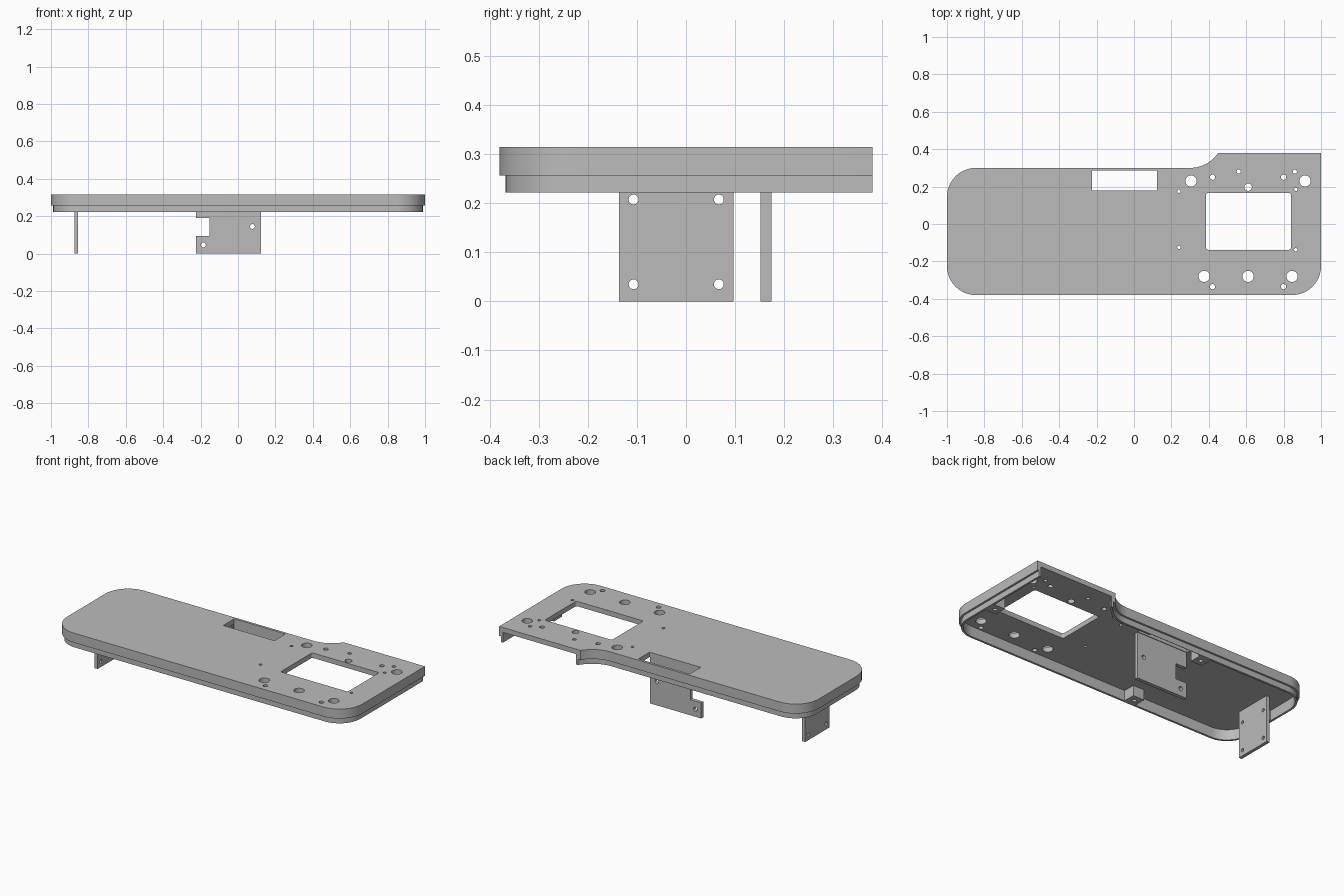
import bpy, bmesh, math

if "Cube" in bpy.data.objects:
    bpy.data.objects.remove(bpy.data.objects["Cube"], do_unlink=True)

grey = bpy.data.materials.new("plain_grey")
grey.use_nodes = True
colour = (0.5, 0.5, 0.5, 1)
grey.diffuse_color = colour
grey.node_tree.nodes["Principled BSDF"].inputs["Base Color"].default_value = colour

TOP, UNDERSIDE, STEP, RIM = 0.315, 0.285, 0.257, 0.222


def arc(cx, cy, r, start, end, steps=12):
    return [(cx + r * math.cos(math.radians(start + (end - start) * i / steps)),
             cy + r * math.sin(math.radians(start + (end - start) * i / steps)))
            for i in range(steps + 1)]


def outline(inset=0, back=0.38):
    """Counter-clockwise body outline; the back right end is cut at y = back."""
    r = 0.155
    hollow = 0.18 + inset
    stop = math.degrees(math.asin((back - 0.48) / hollow))
    pts = [(1 - inset, back)]
    pts += arc(1 - r, -0.38 + r, r - inset, 0, -90)
    pts += arc(-1 + r, -0.38 + r, r - inset, -90, -180)
    pts += arc(-1 + r, 0.30 - r, r - inset, 180, 90)
    pts += arc(0.30, 0.48, hollow, -90, stop)
    return pts[::-1]


def rect(x0, x1, y0, y1):
    return [(x0, y0), (x1, y0), (x1, y1), (x0, y1)]


def circle(x, y, r):
    return arc(x, y, r, 0, 360, 24)[:-1]


def solid(name, prisms, place=lambda a, b, c: (a, b, c)):
    """One object from (profile, low, high) prisms; place maps them to x, y, z."""
    bm = bmesh.new()
    for profile, low, high in prisms:
        rings = [[bm.verts.new(place(a, b, h)) for a, b in profile] for h in (low, high)]
        bm.faces.new(rings[0][::-1])
        bm.faces.new(rings[1])
        n = len(profile)
        for i in range(n):
            j = (i + 1) % n
            bm.faces.new((rings[0][i], rings[0][j], rings[1][j], rings[1][i]))
    bmesh.ops.recalc_face_normals(bm, faces=bm.faces)
    mesh = bpy.data.meshes.new(name)
    bm.to_mesh(mesh)
    bm.free()
    mesh.materials.append(grey)
    obj = bpy.data.objects.new(name, mesh)
    bpy.context.collection.objects.link(obj)
    return obj


def combine(obj, other, operation):
    other.hide_render = True
    bpy.context.view_layer.objects.active = obj
    mod = obj.modifiers.new("combine", "BOOLEAN")
    mod.operation, mod.solver, mod.object = operation, "EXACT", other
    bpy.ops.object.modifier_apply(modifier=mod.name)
    bpy.data.objects.remove(other, do_unlink=True)


def smooth(obj):
    bpy.ops.object.select_all(action="DESELECT")
    obj.select_set(True)
    bpy.context.view_layer.objects.active = obj
    bpy.ops.object.shade_smooth_by_angle(angle=math.radians(30))


# Shallow cover: plate with a stepped rim, hollow below and open at the back right
cover = solid("cover", [(outline(), STEP, TOP)])
combine(cover, solid("rim", [(outline(0.012), RIM, STEP + 0.01)]), "UNION")
combine(cover, solid("hollow", [(outline(0.025, 0.45), 0.1, UNDERSIDE)]), "DIFFERENCE")

# Screw bosses against the rim
bosses = [(-0.27, -0.32), (-0.27, 0.24), (0.94, -0.05), (-0.94, -0.05)]
half = 0.038
combine(cover, solid("bosses", [(rect(x - half, x + half, y - half, y + half), RIM, UNDERSIDE + 0.01)
                                for x, y in bosses]), "UNION")
combine(cover, solid("boss_holes", [(circle(x, y, 0.012), 0.1, 0.275) for x, y in bosses]),
        "DIFFERENCE")

# Round holes, grouped by radius
holes = {
    0.03: [(0.305, 0.23), (0.915, 0.23), (0.375, -0.28), (0.61, -0.28), (0.845, -0.28)],
    0.02: [(0.61, 0.197)],
    0.014: [(x, y) for x in (0.42, 0.80) for y in (0.25, -0.335)],
    0.011: [(0.56, 0.28), (0.86, 0.28)],
    0.009: [(0.24, 0.175), (0.24, -0.125), (0.865, 0.185), (0.865, -0.138)],
}
cuts = [(circle(x, y, r), 0.1, 0.4) for r, spots in holes.items() for x, y in spots]

# Screen window with softened corners, and the slot near the back edge
c = 0.012
window = (arc(0.84 - c, 0.167 - c, c, 0, 90, 4) + arc(0.385 + c, 0.167 - c, c, 90, 180, 4)
          + arc(0.385 + c, -0.138 + c, c, 180, 270, 4) + arc(0.84 - c, -0.138 + c, c, 270, 360, 4))
cuts += [(window, 0.1, 0.4), (rect(-0.225, 0.122, 0.178, 0.285), 0.1, 0.4)]
combine(cover, solid("openings", cuts), "DIFFERENCE")
smooth(cover)

# Side mounting plate, hanging across the left end
across = lambda a, b, h: (h, a, b)
side_plate = solid("side_plate", [(rect(-0.137, 0.097, 0, UNDERSIDE + 0.003), -0.875, -0.855)], across)
combine(side_plate, solid("side_plate_holes",
        [(circle(y, z, 0.01), -0.9, -0.8) for y in (-0.107, 0.067) for z in (0.035, 0.208)],
        across), "DIFFERENCE")
smooth(side_plate)

# Notched mounting plate, hanging in front of the slot
along = lambda a, b, h: (a, h, b)
notched = [(-0.225, 0), (0.122, 0), (0.122, UNDERSIDE + 0.003), (-0.225, UNDERSIDE + 0.003),
           (-0.225, 0.19), (-0.152, 0.19), (-0.152, 0.095), (-0.225, 0.095)]
notched_plate = solid("notched_plate", [(notched, 0.152, 0.174)], along)
combine(notched_plate, solid("notched_plate_holes",
        [(circle(x, z, 0.013), 0.1, 0.2) for x, z in ((0.077, 0.145), (-0.185, 0.046))],
        along), "DIFFERENCE")
smooth(notched_plate)
